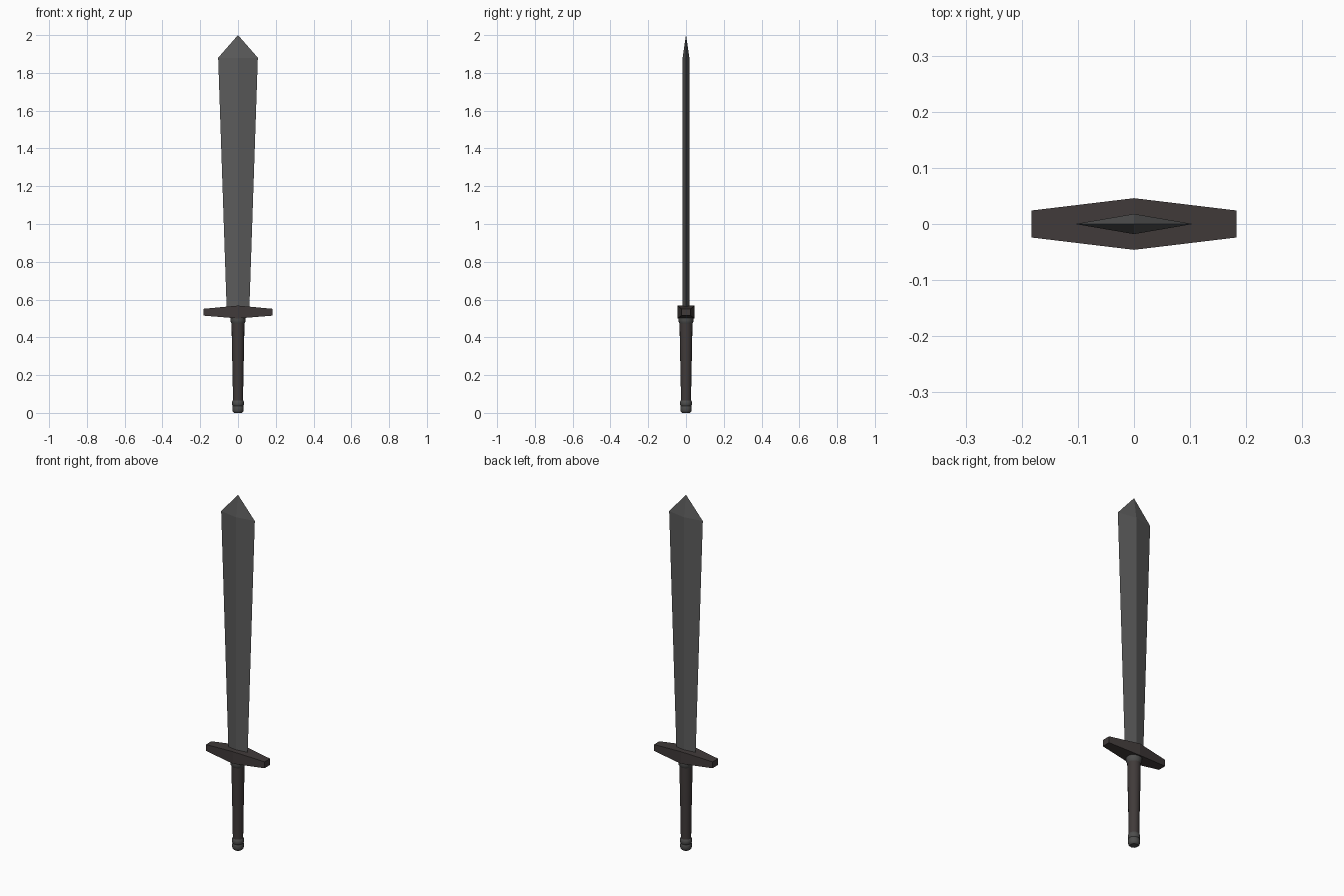
import bpy
import math

if "Cube" in bpy.data.objects:
    bpy.data.objects.remove(bpy.data.objects["Cube"])


def material(name, rgb):
    m = bpy.data.materials.new(name)
    m.diffuse_color = (*rgb, 1)
    m.use_nodes = True
    m.node_tree.nodes["Principled BSDF"].inputs["Base Color"].default_value = m.diffuse_color
    return m


STEEL = material("blade steel", (0.105, 0.105, 0.105))
BROWN = material("dark brown", (0.052, 0.043, 0.042))
IRON = material("dark iron", (0.075, 0.075, 0.073))


def loft(name, rings, mat, smooth=False):
    """Join equal-length rings of points with quads and cap both ends."""
    n = len(rings[0])
    verts = [p for r in rings for p in r]
    faces = [(i * n + j, i * n + (j + 1) % n, (i + 1) * n + (j + 1) % n, (i + 1) * n + j)
             for i in range(len(rings) - 1) for j in range(n)]
    faces.append(tuple(reversed(range(n))))
    faces.append(tuple(range(len(verts) - n, len(verts))))
    mesh = bpy.data.meshes.new(name)
    mesh.from_pydata(verts, [], faces)
    mesh.materials.append(mat)
    ob = bpy.data.objects.new(name, mesh)
    bpy.context.collection.objects.link(ob)
    if smooth:
        bpy.ops.object.select_all(action='DESELECT')
        ob.select_set(True)
        bpy.context.view_layer.objects.active = ob
        bpy.ops.object.shade_smooth_by_angle(angle=math.radians(35))
    return ob


def turned(name, profile, mat, sides=16):
    """Round part from (radius, height) pairs."""
    angles = [2 * math.pi * k / sides for k in range(sides)]
    return loft(name, [[(r * math.cos(a), r * math.sin(a), z) for a in angles]
                       for r, z in profile], mat, True)


# Blade: diamond section that widens upward, then closes to a point
def diamond(w, t, z):
    return [(w, 0, z), (0, t, z), (-w, 0, z), (0, -t, z)]


loft("blade", [diamond(0.06, 0.018, 0.55), diamond(0.105, 0.018, 1.88),
               diamond(0.0004, 0.0003, 2.0)], STEEL)


# Crossguard: rectangular section, thickest in the middle
def section(x, y, z0, z1):
    return [(x, -y, z0), (x, y, z0), (x, y, z1), (x, -y, z1)]


loft("crossguard", [section(-0.183, 0.024, 0.515, 0.551), section(0, 0.046, 0.5, 0.568),
                    section(0.183, 0.024, 0.515, 0.551)], BROWN)

# Handle with slight swell towards the guard
turned("grip", [(0.027, 0.06), (0.028, 0.16), (0.031, 0.3), (0.033, 0.4), (0.034, 0.482)], BROWN)

# Metal fittings at both ends of the grip
turned("collar", [(0.034, 0.472), (0.038, 0.48), (0.040, 0.49), (0.040, 0.503)], IRON)
turned("pommel_ring", [(0.027, 0.036), (0.031, 0.042), (0.031, 0.058), (0.027, 0.066)], IRON)
turned("pommel", [(0.021, 0), (0.027, 0.005), (0.030, 0.014), (0.030, 0.032), (0.027, 0.040)], IRON)
